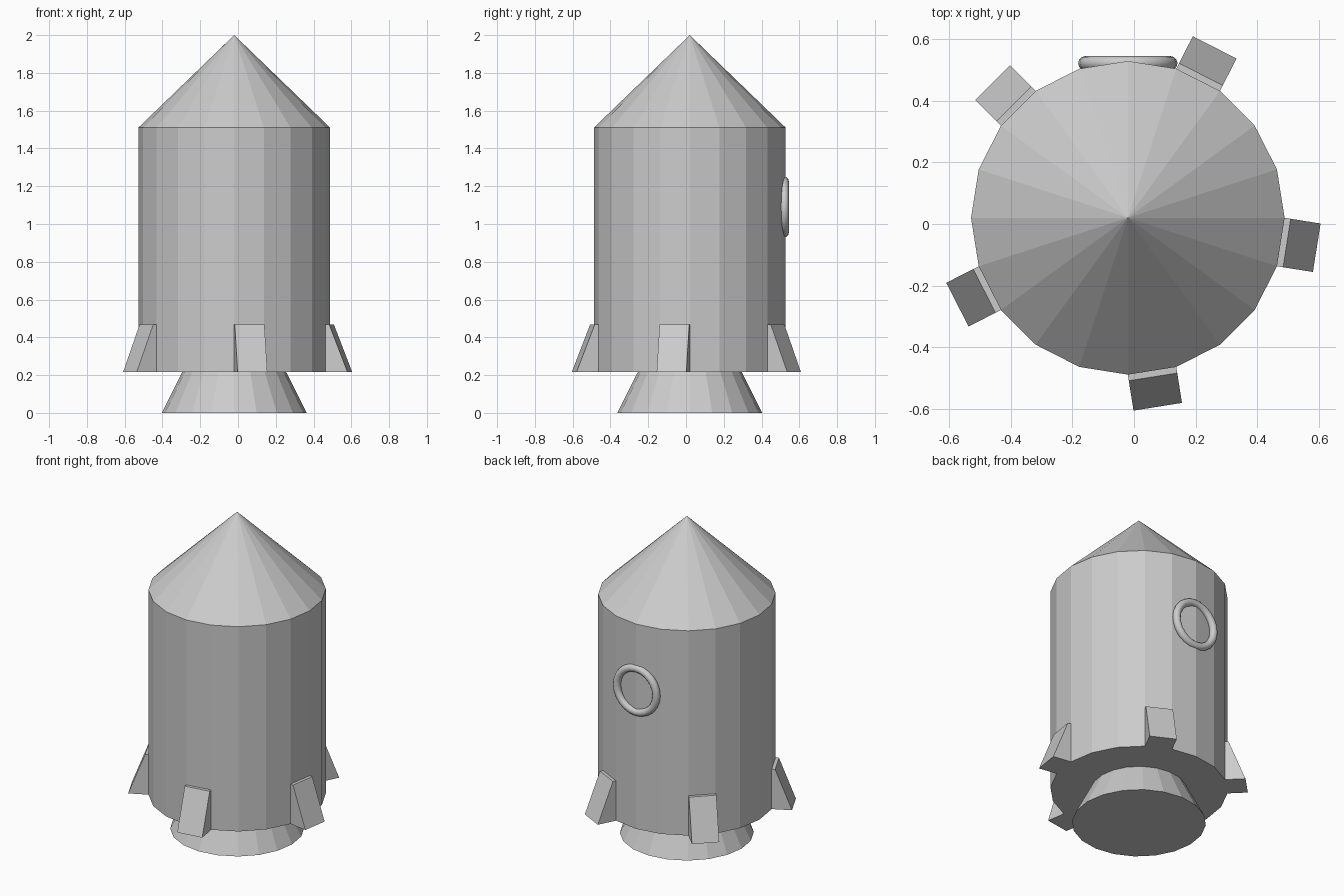
import bpy, bmesh
from math import sin, cos, pi, radians

if "Cube" in bpy.data.objects:
    bpy.data.objects.remove(bpy.data.objects["Cube"])

CX, CY = -0.02, 0.02      # axis of the rocket
SIDES, R = 20, 0.508
APOTHEM = R * cos(pi / SIDES)
FACE_W = 2 * R * sin(pi / SIDES)


def make_object(name, bm):
    bmesh.ops.recalc_face_normals(bm, faces=bm.faces)
    mesh = bpy.data.meshes.new(name)
    bm.to_mesh(mesh)
    bm.free()
    obj = bpy.data.objects.new(name, mesh)
    bpy.context.collection.objects.link(obj)
    return obj


def ring(bm, r, z):
    return [bm.verts.new((CX + r * cos(2 * pi * i / SIDES),
                          CY + r * sin(2 * pi * i / SIDES), z)) for i in range(SIDES)]


def bridge(bm, a, b):
    for i in range(SIDES):
        j = (i + 1) % SIDES
        bm.faces.new((a[i], a[j], b[j], b[i]))


# Hull: nozzle, stepped underside, straight body and pointed nose
bm = bmesh.new()
rings = [ring(bm, r, z) for r, z in
         ((0.384, 0.0), (0.275, 0.216), (R, 0.216), (R, 1.51))]
bm.faces.new(rings[0])
for a, b in zip(rings, rings[1:]):
    bridge(bm, a, b)
apex = bm.verts.new((CX, CY, 2.0))
top = rings[-1]
for i in range(SIDES):
    bm.faces.new((top[i], top[(i + 1) % SIDES], apex))
make_object("rocket_hull", bm)

# Fins: wedge profile (radius, height), one hull facet wide
profile = ((APOTHEM, 0.216), (APOTHEM + 0.118, 0.216),
           (APOTHEM + 0.02, 0.468), (APOTHEM, 0.468))
for k in range(5):
    ang = radians(-9 + 72 * k)
    c, s = cos(ang), sin(ang)
    bm = bmesh.new()
    left, right = [[bm.verts.new((CX + r * c - t * s, CY + r * s + t * c, z))
                    for r, z in profile] for t in (-FACE_W / 2, FACE_W / 2)]
    bm.faces.new(left)
    bm.faces.new(right)
    for i in range(4):
        j = (i + 1) % 4
        bm.faces.new((left[i], left[j], right[j], right[i]))
    make_object(f"fin_{k + 1}", bm)

# Round window frame on the back
bpy.ops.mesh.primitive_torus_add(location=(CX, 0.521, 1.09), rotation=(pi / 2, 0, 0),
                                 major_radius=0.138, minor_radius=0.023,
                                 major_segments=24, minor_segments=12)
bpy.context.object.name = "window_frame"
bpy.ops.object.shade_smooth()
